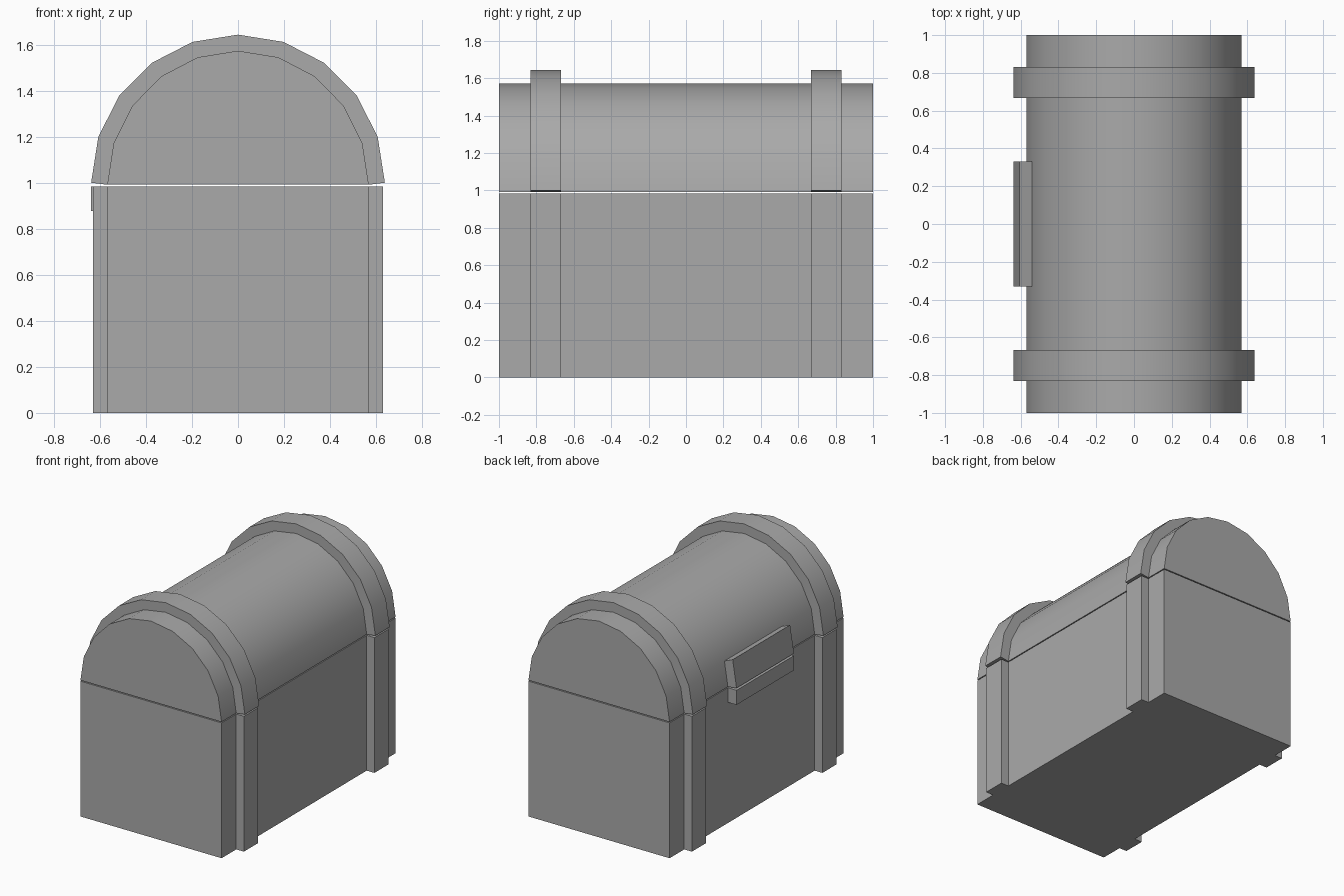
import bpy, bmesh
from math import sin, cos, pi, radians

cube = bpy.data.objects.get("Cube")
if cube:
    bpy.data.objects.remove(cube, do_unlink=True)

grey = bpy.data.materials.new("plain grey")
grey.use_nodes = True
grey.diffuse_color = (0.4, 0.4, 0.4, 1)
grey.node_tree.nodes["Principled BSDF"].inputs["Base Color"].default_value = (0.4, 0.4, 0.4, 1)

HALF_W, BODY_TOP, LID_Z = 0.568, 0.984, 0.991
BAND_W, STEPS = 0.164, 10


def extrude_profile(name, points, y0, y1):
    """Sweep a closed xz profile along y into a solid."""
    bm = bmesh.new()
    face = bm.faces.new([bm.verts.new((x, y0, z)) for x, z in points])
    new = bmesh.ops.extrude_face_region(bm, geom=[face])["geom"]
    verts = [v for v in new if isinstance(v, bmesh.types.BMVert)]
    bmesh.ops.translate(bm, verts=verts, vec=(0, y1 - y0, 0))
    bmesh.ops.recalc_face_normals(bm, faces=bm.faces)
    mesh = bpy.data.meshes.new(name)
    bm.to_mesh(mesh)
    bm.free()
    mesh.materials.append(grey)
    obj = bpy.data.objects.new(name, mesh)
    bpy.context.collection.objects.link(obj)
    bpy.ops.object.select_all(action="DESELECT")
    obj.select_set(True)
    bpy.context.view_layer.objects.active = obj
    bpy.ops.object.shade_smooth_by_angle(angle=radians(30))
    return obj


def arc(rx, rz, z, first=0, last=STEPS):
    return [(rx * cos(pi * i / STEPS), z + rz * sin(pi * i / STEPS))
            for i in range(first, last + 1)]


def box(x0, x1, z0, z1):
    return [(x0, z0), (x1, z0), (x1, z1), (x0, z1)]


def lid_strip(first=0, last=STEPS):
    """Raised strip that follows part of the lid curve."""
    inner = arc(HALF_W, 0.582, LID_Z, first, last)
    outer = arc(0.638, 0.643, 1.0, first, last)
    return outer + inner[::-1]


# Chest body and barrel lid, with a thin seam between
extrude_profile("body", box(-HALF_W, HALF_W, 0, BODY_TOP), -1, 1)
extrude_profile("lid", arc(HALF_W, 0.582, LID_Z), -1, 1)

# Bands over the lid and down both sides
for end, y in (("front", -0.75), ("back", 0.75)):
    y0, y1 = y - BAND_W / 2, y + BAND_W / 2
    extrude_profile(end + "_lid_band", lid_strip(), y0, y1)
    for side, s in (("left", 1), ("right", -1)):
        extrude_profile(f"{end}_{side}_body_band",
                        box(s * HALF_W, s * 0.63, 0, BODY_TOP), y0, y1)

# Latch: upper half follows the lowest lid facet, lower half sits on the body
extrude_profile("latch_upper", lid_strip(STEPS - 1, STEPS), -0.33, 0.33)
extrude_profile("latch_lower", box(-0.638, -HALF_W, 0.878, BODY_TOP), -0.33, 0.33)
